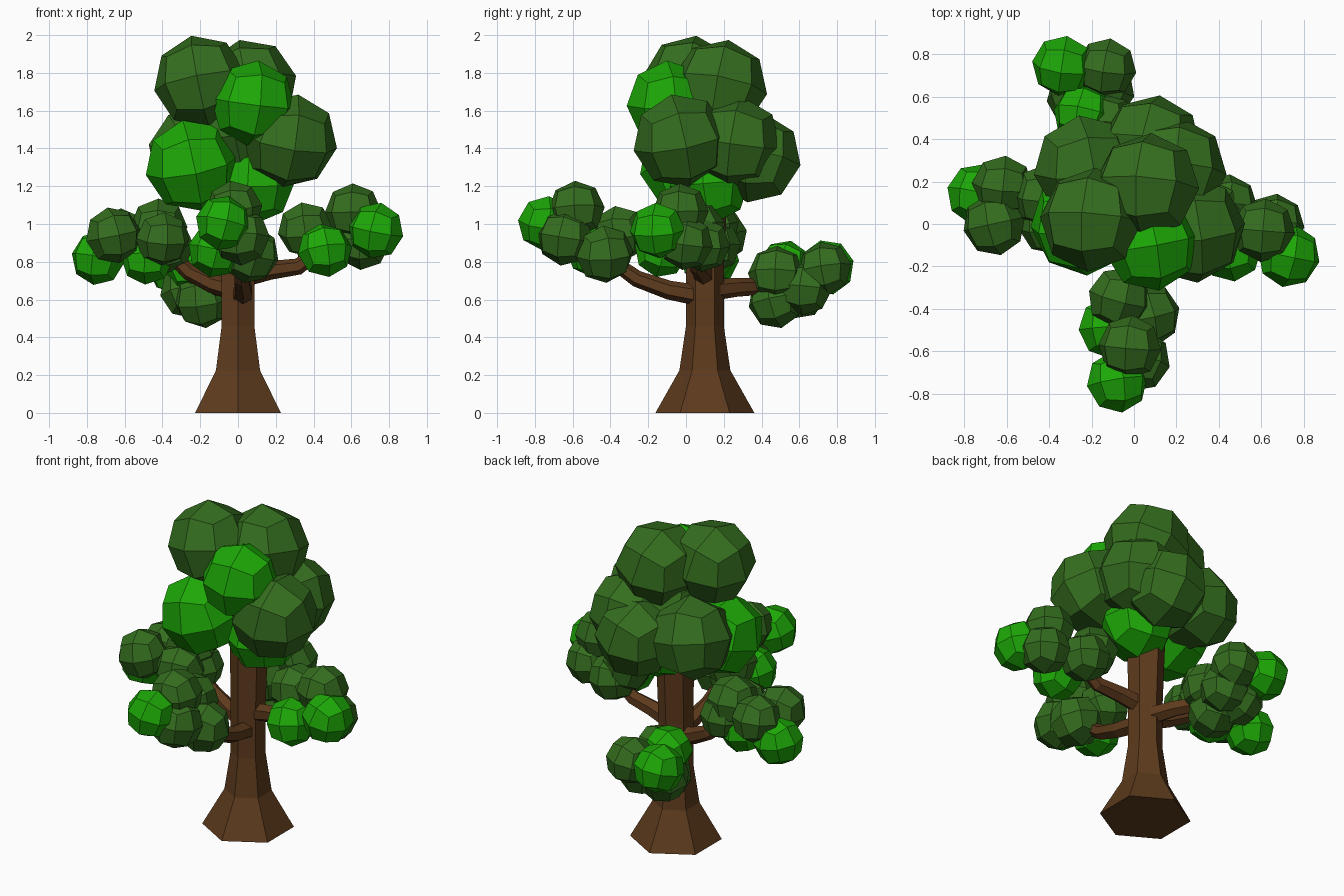
import bpy, bmesh, math, random
from mathutils import Vector, Euler

if "Cube" in bpy.data.objects:
    bpy.data.objects.remove(bpy.data.objects["Cube"])

random.seed(4)


def material(name, rgb):
    m = bpy.data.materials.new(name)
    m.diffuse_color = (*rgb, 1)
    m.use_nodes = True
    m.node_tree.nodes["Principled BSDF"].inputs["Base Color"].default_value = m.diffuse_color
    return m


BARK = material("brown bark", (0.110, 0.043, 0.012))
DARK = material("dark green leaves", (0.034, 0.152, 0.013))
BRIGHT = material("bright green leaves", (0.012, 0.390, 0.002))


def finish(bm, name, mat):
    bmesh.ops.recalc_face_normals(bm, faces=bm.faces[:])
    mesh = bpy.data.meshes.new(name)
    bm.to_mesh(mesh)
    bm.free()
    mesh.materials.append(mat)
    obj = bpy.data.objects.new(name, mesh)
    bpy.context.collection.objects.link(obj)
    return obj


def leaf_ball(name, x, y, z, r, mat):
    """Rounded cube of 24 flat quads, turned slightly at random."""
    bm = bmesh.new()
    bmesh.ops.create_cube(bm, size=2)
    bmesh.ops.subdivide_edges(bm, edges=bm.edges[:], cuts=1, use_grid_fill=True)
    for v in bm.verts:
        v.co = v.co.normalized() * r * 1.035
    obj = finish(bm, name, mat)
    obj.location = (x, y, z)
    obj.rotation_euler = Euler([random.uniform(-0.25, 0.25) for _ in range(3)])


def tube(name, path, radii, sides, upright=False):
    """Tapered faceted limb with capped ends along a path."""
    pts = [Vector(p) for p in path]
    bm = bmesh.new()
    rings = []
    for i, p in enumerate(pts):
        d = Vector((0, 0, 1)) if upright else pts[min(i + 1, len(pts) - 1)] - pts[max(i - 1, 0)]
        d.normalize()
        side = Vector((1, 0, 0)) if upright else d.cross(Vector((0, 0, 1))).normalized()
        up = d.cross(side)
        ring = []
        for k in range(sides):
            a = 2 * math.pi * k / sides + math.pi / 2
            ring.append(bm.verts.new(p + radii[i] * (math.cos(a) * side + math.sin(a) * up)))
        rings.append(ring)
    for low, high in zip(rings, rings[1:]):
        for k in range(sides):
            n = (k + 1) % sides
            bm.faces.new((low[k], low[n], high[n], high[k]))
    bm.faces.new(rings[0])
    bm.faces.new(rings[-1])
    finish(bm, name, BARK)


# Flared hexagonal trunk
tube("trunk", [(0, 0.1, 0), (0, 0.1, 0.225), (0, 0.1, 0.46), (0, 0.1, 0.75), (0, 0.11, 1.2)],
     [0.262, 0.135, 0.1, 0.1, 0.11], 6, upright=True)

# Four branches, one into each leaf cluster
branches = {
    "right_branch": [(0.02, 0.1, 0.72), (0.17, 0.08, 0.755), (0.32, 0.06, 0.775), (0.42, 0.06, 0.85)],
    "left_branch": [(-0.02, 0.1, 0.65), (-0.14, 0.12, 0.685), (-0.26, 0.14, 0.745), (-0.36, 0.14, 0.84)],
    "front_branch": [(0.02, 0.08, 0.62), (0.03, -0.09, 0.65), (0.02, -0.26, 0.71), (0.01, -0.4, 0.81)],
    "back_branch": [(0, 0.14, 0.65), (-0.07, 0.27, 0.665), (-0.15, 0.4, 0.67), (-0.2, 0.5, 0.68)],
}
for name, path in branches.items():
    tube(name, path, [0.056, 0.05, 0.044, 0.036], 6)

# Leaf balls: x, y, z, radius, with bright ones listed apart
clusters = {
    "crown_leaves": (
        [(-0.2, 0.02, 1.755, 0.24), (0.06, 0.18, 1.73, 0.245), (0.275, -0.03, 1.44, 0.245),
         (0.19, 0.26, 1.43, 0.24), (0.08, 0.37, 1.35, 0.235), (-0.23, 0.27, 1.38, 0.24),
         (0.0, 0.12, 1.5, 0.22)],
        [(0.08, -0.09, 1.64, 0.22), (-0.245, 0.0, 1.31, 0.24), (0.085, 0.125, 1.215, 0.208)]),
    "left_leaves": (
        [(-0.66, 0.0, 0.94, 0.145), (-0.62, 0.18, 0.94, 0.14), (-0.4, 0.0, 0.92, 0.14),
         (-0.42, 0.13, 0.985, 0.147), (-0.375, 0.15, 0.885, 0.138)],
        [(-0.74, 0.14, 0.82, 0.14), (-0.48, 0.11, 0.815, 0.135)]),
    "right_leaves": (
        [(0.61, -0.03, 1.065, 0.145), (0.36, 0.06, 0.97, 0.145), (0.66, 0.0, 0.9, 0.14),
         (0.44, 0.09, 0.89, 0.14)],
        [(0.73, -0.15, 0.965, 0.145), (0.46, -0.13, 0.86, 0.14)]),
    "front_leaves": (
        [(-0.02, -0.58, 1.08, 0.145), (0.02, -0.64, 0.93, 0.147), (0.065, -0.43, 0.84, 0.15),
         (-0.07, -0.35, 0.95, 0.145)],
        [(-0.08, -0.745, 1.005, 0.142), (-0.12, -0.49, 0.86, 0.14)]),
    "back_leaves": (
        [(-0.13, 0.735, 0.765, 0.138), (-0.15, 0.48, 0.735, 0.147), (-0.19, 0.475, 0.595, 0.145),
         (-0.265, 0.6, 0.645, 0.145), (-0.14, 0.63, 0.66, 0.14)],
        [(-0.335, 0.745, 0.77, 0.142), (-0.24, 0.52, 0.775, 0.138)]),
}
for name, (dark, bright) in clusters.items():
    for i, ball in enumerate(dark):
        leaf_ball(f"{name}_dark_{i + 1}", *ball, DARK)
    for i, ball in enumerate(bright):
        leaf_ball(f"{name}_bright_{i + 1}", *ball, BRIGHT)
